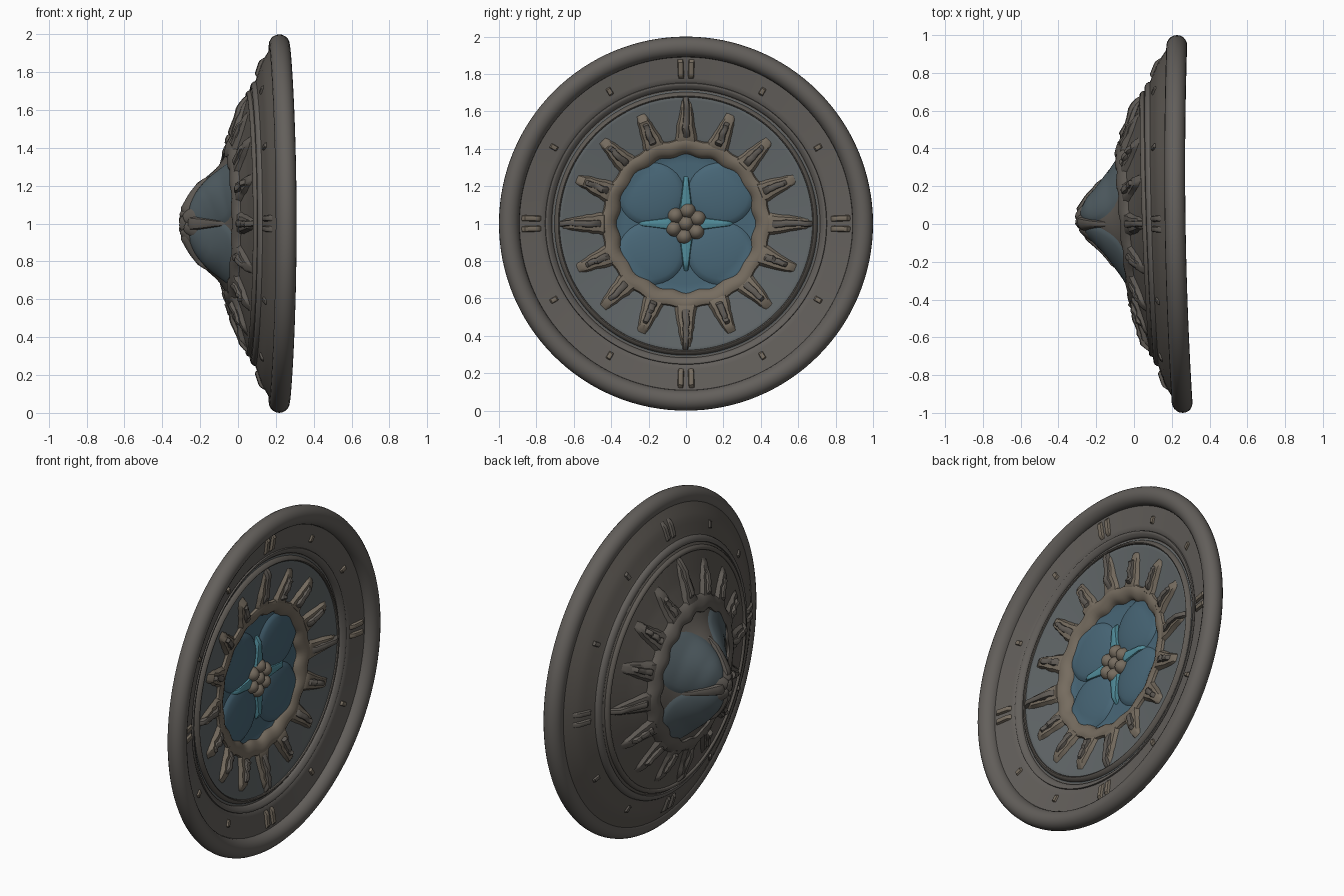
import bpy, bmesh, random
from math import sin, cos, pi, hypot, exp, radians, sqrt

if "Cube" in bpy.data.objects:
    bpy.data.objects.remove(bpy.data.objects["Cube"])

random.seed(4)

def mat(name, c):
    m = bpy.data.materials.new(name)
    m.diffuse_color = (*c, 1)
    m.use_nodes = True
    m.node_tree.nodes["Principled BSDF"].inputs["Base Color"].default_value = m.diffuse_color
    return m

IRON = mat("dull_iron", (0.125, 0.115, 0.105))
DARK = mat("dark_bronze", (0.115, 0.103, 0.09))
GOLD = mat("worn_bronze", (0.18, 0.15, 0.115))
SLATE = mat("slate_blue", (0.12, 0.135, 0.14))
DUSK = mat("dusky_blue", (0.085, 0.115, 0.13))
BLUE = mat("petal_blue", (0.065, 0.135, 0.185))
CYAN = mat("bright_cyan", (0.08, 0.26, 0.32))

OUTER = [(0, -.29), (.05, -.28), (.1, -.235), (.2, -.145), (.3, -.08), (.4, -.04),
         (.55, .015), (.7, .06), (.73, .085), (.85, .125), (.97, .195), (1.1, .23)]
INNER = [(0, .12), (.35, .125), (.45, .155), (.68, .19), (.70, .175), (.73, .175),
         (.76, .2), (.9, .22), (1.1, .23)]

def lerp(prof, r):
    for (a, p), (b, q) in zip(prof, prof[1:]):
        if r <= b:
            return p + (q - p) * (r - a) / (b - a)
    return prof[-1][1]

def bend(y):
    return -.015 * y + .025 * y * y

def on(side, y, z, h=0):
    """Point on the back cone (side -1) or the dished face (side 1), raised by h."""
    r = hypot(y, z)
    x = lerp(OUTER if side < 0 else INNER, r) + bend(y)
    if side < 0 and r > 0:
        x -= .045 * y / r * min(r / .15, 1) * max(0, 1 - r)
        x -= .05 * (z / r) ** 2 * exp(-((r - .2) / .12) ** 2)
    return (x + side * h, y, z + 1)

def finish(name, bm, m, angle=40):
    bmesh.ops.recalc_face_normals(bm, faces=bm.faces)
    me = bpy.data.meshes.new(name)
    bm.to_mesh(me)
    bm.free()
    ob = bpy.data.objects.new(name, me)
    bpy.context.collection.objects.link(ob)
    me.materials.append(m)
    bpy.ops.object.select_all(action='DESELECT')
    ob.select_set(True)
    bpy.context.view_layer.objects.active = ob
    bpy.ops.object.shade_smooth_by_angle(angle=radians(angle))
    return ob

def grid(bm, fn, nu, nv, wrap_u=False, wrap_v=False):
    v = [[bm.verts.new(fn(i / nu, j / nv)) for j in range(nv + (not wrap_v))]
         for i in range(nu + (not wrap_u))]
    for i in range(nu):
        for j in range(nv):
            i2, j2 = (i + 1) % len(v), (j + 1) % len(v[0])
            bm.faces.new((v[i][j], v[i2][j], v[i2][j2], v[i][j2]))

def disc(name, side, m, r0, r1, h=0, n=96, rings=40):
    bm = bmesh.new()
    def fn(u, v):
        r, a = r0 + (r1 - r0) * v, 2 * pi * u
        return on(side, r * cos(a), r * sin(a), h)
    grid(bm, fn, n, rings, wrap_u=True)
    bmesh.ops.remove_doubles(bm, verts=bm.verts, dist=1e-5)
    return finish(name, bm, m)

def ring(name, side, m, R, w, h, lift=0, wave=0):
    bm = bmesh.new()
    def fn(u, v):
        a, t = 2 * pi * u, 2 * pi * v
        r = R + wave * cos(16 * a) + w * cos(t)
        return on(side, r * cos(a), r * sin(a), lift + h * sin(t))
    grid(bm, fn, 128, 12, True, True)
    return finish(name, bm, m)

def ridge(bm, side, ang, r0, r1, w0, w1, h, rough=0, n=10):
    """Radial rounded bar, half-width w0 at the inner end and w1 at the outer end."""
    noise = [random.uniform(-rough, rough) for _ in range(n + 1)]
    def fn(u, v):
        r, s = r0 + (r1 - r0) * u, 2 * v - 1
        t = (w0 + (w1 - w0) * u) * s + noise[round(u * n)] * .5
        end = min(1, 6 * u, 6 * (1 - u))
        up = (h + noise[round(u * n)]) * sqrt(max(0, 1 - s ** 4)) * end - .008
        return on(side, r * cos(ang) - t * sin(ang), r * sin(ang) + t * cos(ang), up)
    grid(bm, fn, n, 6)

def domes(name, side, m, spots, h, power=.5):
    """Domed pads: spots are (y, z, radius_y, radius_z)."""
    bm = bmesh.new()
    for cy, cz, ry, rz in spots:
        def fn(u, v):
            a = 2 * pi * u
            return on(side, cy + ry * v * cos(a), cz + rz * v * sin(a),
                      h * max(0, 1 - v * v) ** power - .006)
        grid(bm, fn, 36, 10, wrap_u=True)
    bmesh.ops.remove_doubles(bm, verts=bm.verts, dist=1e-5)
    return finish(name, bm, m)

# Rolled outer rim
bm = bmesh.new()
def rim_pt(u, v):
    a, t = 2 * pi * u, 2 * pi * v
    r = .945 + .055 * cos(t)
    y = r * cos(a)
    return (.218 + bend(y) + .055 * sin(t), y, 1 + r * sin(a))
grid(bm, rim_pt, 128, 20, True, True)
finish("rolled_rim", bm, IRON)

# Shell: conical back and shallow dished face
disc("back_cone", -1, DARK, 0, .96)
disc("face_band", 1, IRON, .70, .96, rings=16)
disc("face_field", 1, SLATE, .37, .71, rings=20)
disc("face_flower_bed", 1, BLUE, 0, .38, rings=20)

for side, tag, main in ((1, "face", GOLD), (-1, "back", DARK)):
    back = side < 0
    # Concentric mouldings
    ring(tag + "_band_edge", side, IRON, .735, .018, .018)
    ring(tag + "_groove_bead", side, DARK, .69, .014, .014)
    ring(tag + "_sun_ring", side, main, .41, .045, .03, wave=.008)

    # Sixteen broad sun rays with grooved middles
    rays, cores = bmesh.new(), bmesh.new()
    for k in range(16):
        a = k * pi / 8
        long = k % 4 == 0
        ridge(rays, side, a, .38, .67 if long else .64, .078, .026, .033, .005)
        ridge(cores, side, a, .43, .69 if long else .6, .028, .017, .05, .007)
    finish(tag + "_sun_rays", rays, main)
    finish(tag + "_ray_cores", cores, DARK)

    # Large clips on the axes and small studs between them
    clips = bmesh.new()
    for k in range(12):
        a = k * pi / 6
        if k % 3 == 0:
            for da in (-.034, .034):
                ridge(clips, side, a + da, .77, .885, .018, .018, .025)
        else:
            ridge(clips, side, a, .79, .84, .016, .016, .02)
    finish(tag + "_band_clips", clips, DARK if back else GOLD)

    # Four petals, centre cross and flower boss
    d = .185
    domes(tag + "_petals", side, DUSK if back else BLUE,
          [(sy * d, sz * d * .85, .185, .175) for sy in (-1, 1) for sz in (-1, 1)],
          .03 if back else .04)
    cross = bmesh.new()
    for k in range(4):
        ridge(cross, side, k * pi / 2, .04, .26, .05, .012, .038)
    finish(tag + "_centre_cross", cross, DARK if back else CYAN)
    domes(tag + "_centre_flower", side, main,
          [(.07 * cos(k * pi / 3 + .4), .07 * sin(k * pi / 3 + .4), .045, .045)
           for k in range(6)] + [(0, 0, .045, .045)], .025 if back else .06)
